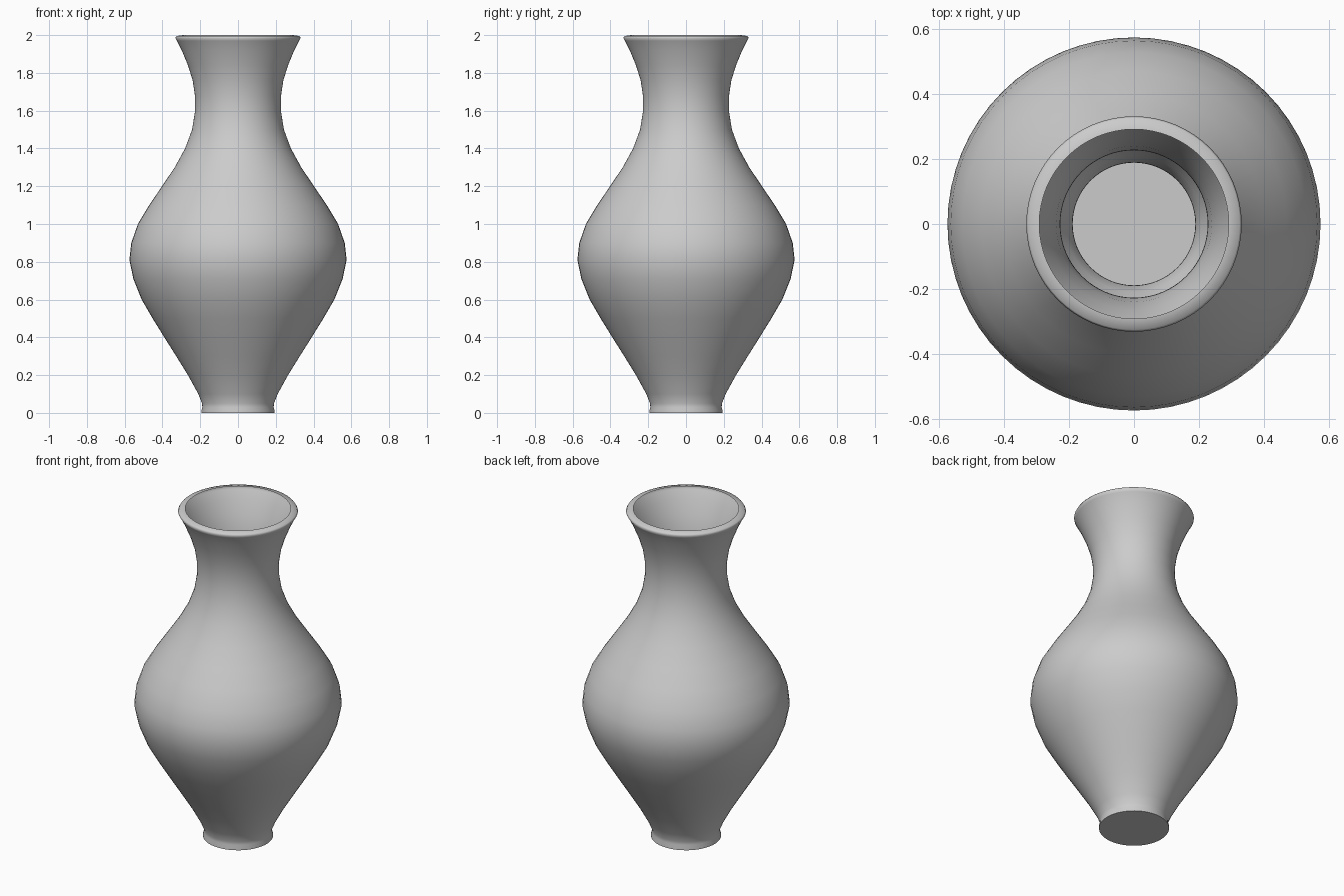
import bpy, bmesh
from math import cos, sin, tau

if "Cube" in bpy.data.objects:
    bpy.data.objects.remove(bpy.data.objects["Cube"])

SIDES = 64

# Vase wall, foot to lip, as (radius, height)
PROFILE = [
    (0.194, 0.0), (0.194, 0.01), (0.189, 0.03), (0.190, 0.05), (0.210, 0.10),
    (0.265, 0.20), (0.327, 0.30), (0.390, 0.40), (0.452, 0.50), (0.510, 0.60),
    (0.554, 0.71), (0.575, 0.81), (0.565, 0.90), (0.530, 1.00), (0.470, 1.10),
    (0.402, 1.20), (0.335, 1.30), (0.280, 1.40), (0.243, 1.50), (0.227, 1.60),
    (0.228, 1.68), (0.240, 1.76), (0.265, 1.84), (0.298, 1.92),
    (0.323, 1.97), (0.332, 1.985), (0.326, 1.995), (0.292, 2.0),
]


def lathe(name, profile):
    """Turn the profile round z and close the foot with a disc."""
    bm = bmesh.new()
    rings = [[bm.verts.new((r * cos(tau * i / SIDES), r * sin(tau * i / SIDES), z))
              for i in range(SIDES)] for r, z in profile]
    for low, high in zip(rings, rings[1:]):
        for i in range(SIDES):
            j = (i + 1) % SIDES
            bm.faces.new((low[i], low[j], high[j], high[i]))
    bm.faces.new(rings[0][::-1])
    mesh = bpy.data.meshes.new(name)
    bm.to_mesh(mesh)
    bm.free()
    obj = bpy.data.objects.new(name, mesh)
    bpy.context.collection.objects.link(obj)
    return obj


# Thin-walled open vase with a turned-in lip
vase = lathe("vase", PROFILE)
bpy.context.view_layer.objects.active = vase
vase.select_set(True)
bpy.ops.object.shade_smooth_by_angle(angle=1.1)
